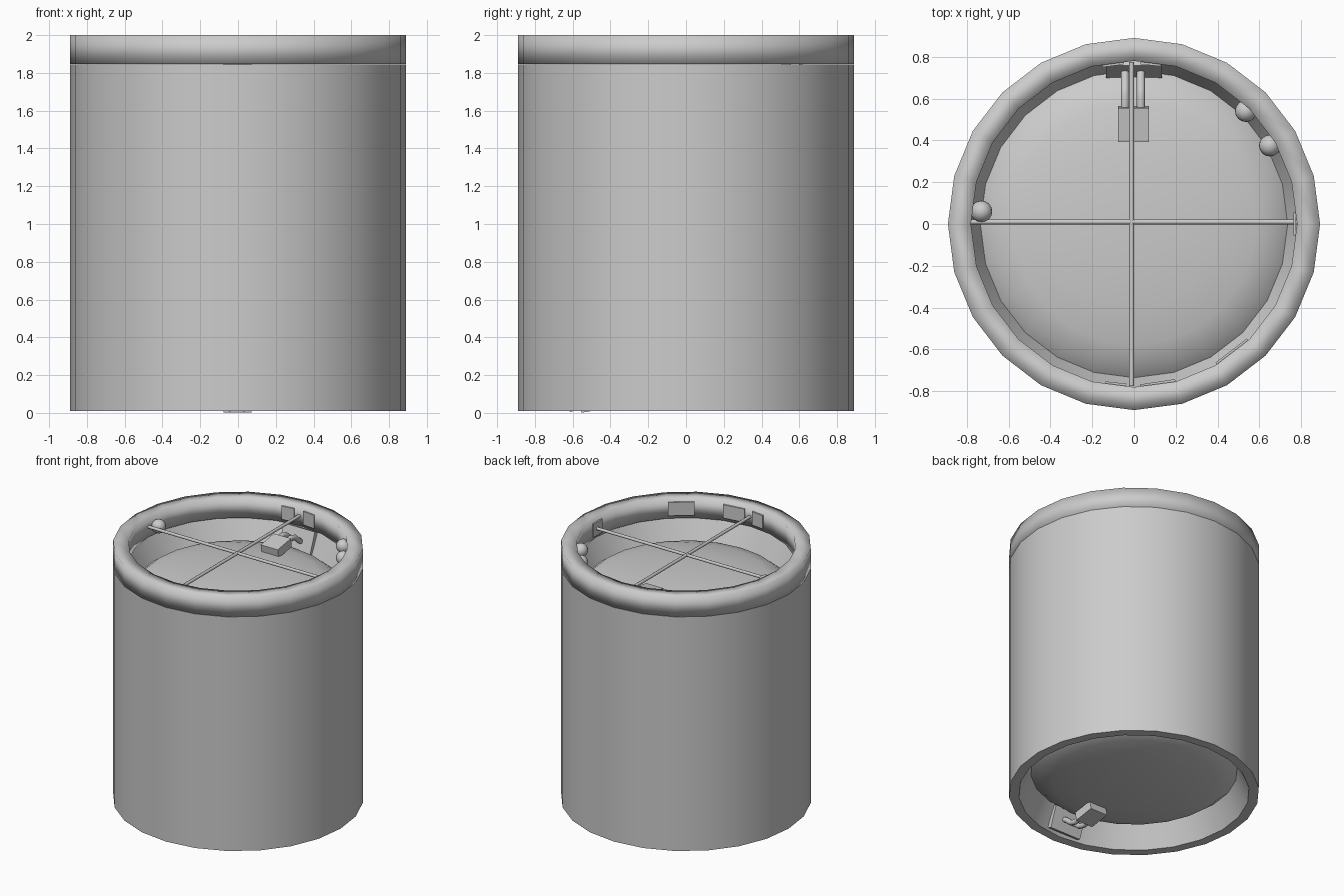
import bpy, bmesh, math
from mathutils import Matrix, Vector

if "Cube" in bpy.data.objects:
    bpy.data.objects.remove(bpy.data.objects["Cube"])

SIDES = 24
MID = 0.9275          # middle height of the hull, the two ends mirror here

grey = bpy.data.materials.new("plain grey")
grey.diffuse_color = (0.6, 0.6, 0.6, 1)
grey.use_nodes = True
grey.node_tree.nodes["Principled BSDF"].inputs["Base Color"].default_value = grey.diffuse_color


def finish(name, bm, smooth=None):
    bmesh.ops.recalc_face_normals(bm, faces=bm.faces)
    me = bpy.data.meshes.new(name)
    bm.to_mesh(me)
    bm.free()
    me.materials.append(grey)
    ob = bpy.data.objects.new(name, me)
    bpy.context.collection.objects.link(ob)
    if smooth is not None:
        bpy.ops.object.select_all(action='DESELECT')
        ob.select_set(True)
        bpy.context.view_layer.objects.active = ob
        bpy.ops.object.shade_smooth_by_angle(angle=math.radians(smooth))
    return ob


def lathe(name, profile, smooth, closed=False):
    bm = bmesh.new()
    rings = []
    for r, z in profile:
        if r == 0:
            rings.append([bm.verts.new((0, 0, z))] * SIDES)
        else:
            rings.append([bm.verts.new((r * math.cos(2 * math.pi * i / SIDES),
                                        r * math.sin(2 * math.pi * i / SIDES), z))
                          for i in range(SIDES)])
    pairs = list(zip(rings, rings[1:])) + ([(rings[-1], rings[0])] if closed else [])
    for a, b in pairs:
        for i in range(SIDES):
            j = (i + 1) % SIDES
            bm.faces.new(list(dict.fromkeys((a[i], a[j], b[j], b[i]))))
    return finish(name, bm, smooth)


def box(name, size, matrix):
    bm = bmesh.new()
    bmesh.ops.create_cube(bm, size=1, matrix=matrix @ Matrix.Diagonal((*size, 1)))
    return finish(name, bm)


def rod(name, points, radius, sides=8):
    # round bar swept along a path lying in a vertical or straight line
    bm = bmesh.new()
    pts = [Vector(p) for p in points]
    rings = []
    for k, p in enumerate(pts):
        d = (pts[min(k + 1, len(pts) - 1)] - pts[max(k - 1, 0)]).normalized()
        u = Vector((0, 0, 1)).cross(d).normalized()
        v = d.cross(u)
        rings.append([bm.verts.new(p + radius * (math.cos(t) * u + math.sin(t) * v))
                      for t in (2 * math.pi * i / sides for i in range(sides))])
    for a, b in zip(rings, rings[1:]):
        for i in range(sides):
            j = (i + 1) % sides
            bm.faces.new((a[i], a[j], b[j], b[i]))
    bm.faces.new(rings[0])
    bm.faces.new(rings[-1])
    return finish(name, bm, 50)


# Hull with pressure domes set in both ends (half profile, then mirrored)
half = [(0, 1.79), (0.2, 1.786), (0.4, 1.772), (0.58, 1.745), (0.68, 1.715),
        (0.735, 1.67), (0.82, 1.845), (0.89, 1.845)]
lathe("hull", half + [(r, 2 * MID - z) for r, z in reversed(half)], 35)

# Softly shaded square-section ring on top
lathe("top_ring", [(0.89, 1.846), (0.89, 2.0), (0.78, 2.0), (0.78, 1.846)], 180, True)

# Crossed bars inside the ring
rod("cross_bar_x", [(-0.78, 0.01, 1.925), (0.78, 0.01, 1.925)], 0.012)
rod("cross_bar_y", [(-0.012, -0.775, 1.925), (-0.012, 0.775, 1.925)], 0.012)

# Round lamps on the ring's inner wall
for i, (x, y) in enumerate([(-0.73, 0.06), (0.535, 0.54), (0.65, 0.375)]):
    bm = bmesh.new()
    bmesh.ops.create_uvsphere(bm, u_segments=16, v_segments=10, radius=0.052,
                              matrix=Matrix.Translation((x, y, 1.925)))
    finish(f"lamp_{i}", bm, 60)

# Thin plates on the ring's inner wall: angle, width
for i, (deg, w) in enumerate([(97.5, 0.1), (84, 0.1), (0, 0.11),
                              (-52.5, 0.19), (-81.5, 0.17), (-96.5, 0.1)]):
    box(f"ring_plate_{i}", (0.012, w, 0.105),
        Matrix.Rotation(math.radians(deg), 4, 'Z') @ Matrix.Translation((0.769, 0, 1.923)))

# Bracket with two bent arms and a block, one in each end
turn = (Matrix.Translation((0, 0, MID)) @ Matrix.Rotation(math.pi, 4, 'X')
        @ Matrix.Translation((0, 0, -MID)))
for end, place in (("top", Matrix()), ("bottom", turn)):
    parts = [
        box(f"{end}_bracket_plate", (0.27, 0.035, 0.17),
            Matrix.Translation((0, 0.745, 1.758)) @ Matrix.Rotation(-0.36, 4, 'X')),
        box(f"{end}_bracket_block", (0.148, 0.165, 0.07),
            Matrix.Translation((-0.003, 0.478, 1.806)) @ Matrix.Rotation(0.16, 4, 'X')),
    ]
    for side, x in (("left", -0.043), ("right", 0.033)):
        parts.append(rod(f"{end}_bracket_arm_{side}",
                         [(x, 0.745, 1.745), (x, 0.70, 1.775), (x, 0.655, 1.815),
                          (x, 0.61, 1.828), (x, 0.545, 1.816)], 0.02))
    for ob in parts:
        ob.data.transform(place)
